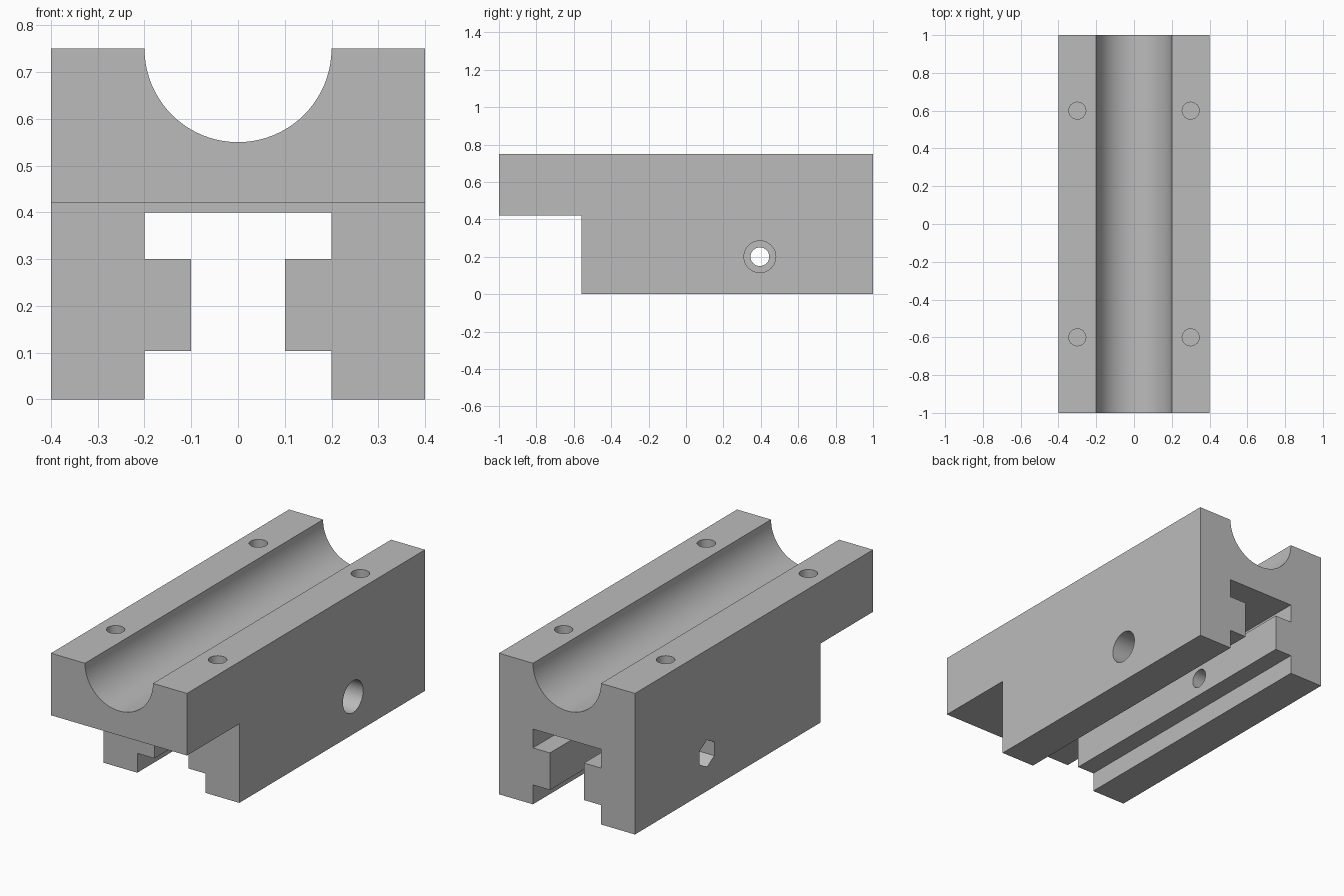
import bpy, bmesh
from math import sin, cos, pi, radians
from mathutils import Vector

default = bpy.data.objects.get("Cube")
if default:
    bpy.data.objects.remove(default, do_unlink=True)

grey = bpy.data.materials.new("plain grey")
grey.use_nodes = True
colour = (0.5, 0.5, 0.5, 1)
grey.diffuse_color = colour
grey.node_tree.nodes["Principled BSDF"].inputs["Base Color"].default_value = colour


def prism(name, points, sweep):
    """Sweep a flat outline along a vector into a closed solid."""
    bm = bmesh.new()
    face = bm.faces.new([bm.verts.new(p) for p in points])
    swept = bmesh.ops.extrude_face_region(bm, geom=[face], use_keep_orig=True)
    verts = [g for g in swept["geom"] if isinstance(g, bmesh.types.BMVert)]
    bmesh.ops.translate(bm, verts=verts, vec=Vector(sweep))
    bmesh.ops.recalc_face_normals(bm, faces=bm.faces)
    mesh = bpy.data.meshes.new(name)
    bm.to_mesh(mesh)
    bm.free()
    mesh.materials.append(grey)
    obj = bpy.data.objects.new(name, mesh)
    bpy.context.collection.objects.link(obj)
    return obj


def ring(r, n=32):
    """Regular outline with its first corner on the second axis."""
    return [(r * sin(2 * pi * i / n), r * cos(2 * pi * i / n)) for i in range(n)]


def cut(body, cutter):
    cutter.hide_render = True
    mod = body.modifiers.new("cut", "BOOLEAN")
    mod.operation = "DIFFERENCE"
    mod.solver = "EXACT"
    mod.object = cutter
    bpy.context.view_layer.objects.active = body
    bpy.ops.object.modifier_apply(modifier=mod.name)
    bpy.data.objects.remove(cutter, do_unlink=True)


# Body: round channel on top, T-shaped slot underneath
half = [(0.2, 0.4), (0.2, 0.3), (0.1, 0.3), (0.1, 0.103), (0.2, 0.103),
        (0.2, 0), (0.4, 0), (0.4, 0.75)]
steps = 40
arc = [(0.2 * cos(pi * i / steps), 0.75 - 0.2 * sin(pi * i / steps))
       for i in range(steps + 1)]
outline = half + arc + [(-x, z) for x, z in reversed(half)]
body = prism("clamp_block", [(x, -1, z) for x, z in outline], (0, 2, 0))

# Step below the front overhang
step = [(-1.2, -0.2), (-0.56, -0.2), (-0.56, 0.42), (-1.2, 0.42)]
cut(body, prism("front_step", [(-0.6, y, z) for y, z in step], (1.2, 0, 0)))

# Blind screw holes in the top rails
for x in (-0.3, 0.3):
    for y in (-0.6, 0.6):
        cut(body, prism("screw_hole", [(x + a, y + b, 0.5) for a, b in ring(0.045)],
                        (0, 0, 0.4)))

# Cross bolt: through hole, round head recess, hexagonal nut recess
for name, r, sides, start, length in (("bolt_hole", 0.05, 32, -0.5, 1),
                                      ("bolt_head_recess", 0.085, 32, 0.25, 0.3),
                                      ("nut_recess", 0.072, 6, -0.55, 0.3)):
    points = [(start, 0.395 + a, 0.2 + b) for a, b in ring(r, sides)]
    cut(body, prism(name, points, (length, 0, 0)))

# Smooth the round surfaces, keep the edges sharp
bpy.ops.object.select_all(action="DESELECT")
body.select_set(True)
bpy.context.view_layer.objects.active = body
bpy.ops.object.shade_smooth_by_angle(angle=radians(30))
